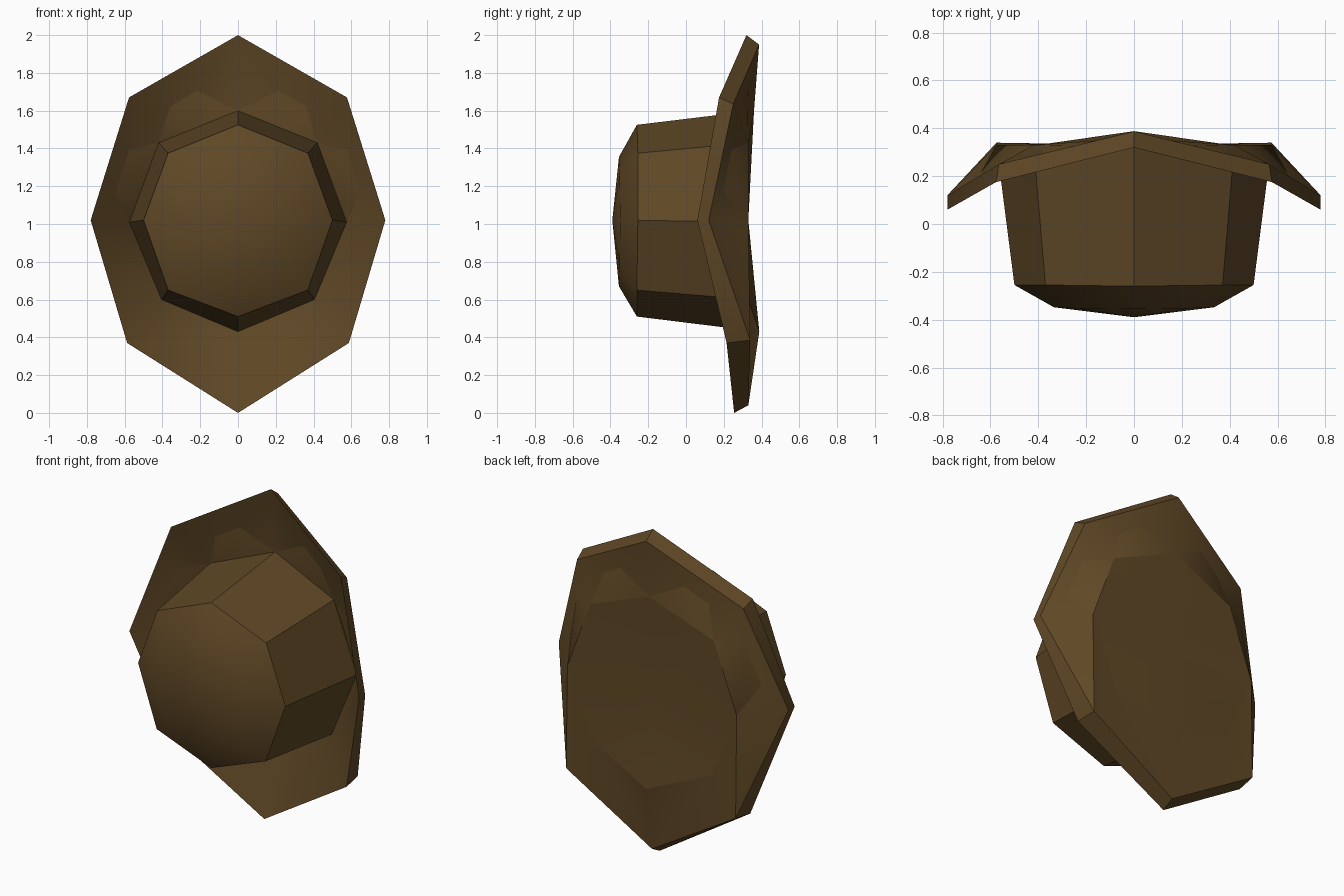
import bpy

if "Cube" in bpy.data.objects:
    bpy.data.objects.remove(bpy.data.objects["Cube"])

brown = bpy.data.materials.new("brown felt")
brown.diffuse_color = (0.115, 0.064, 0.019, 1)
brown.use_nodes = True
brown.node_tree.nodes["Principled BSDF"].inputs["Base Color"].default_value = brown.diffuse_color


def ring(half):
    """Mirror five points (top, upper side, side, lower side, bottom) into a ring of eight."""
    return half + [(-x, y, z) for x, y, z in half[3:0:-1]]


def build(name, rings, faces):
    mesh = bpy.data.meshes.new(name)
    mesh.from_pydata([p for r in rings for p in r], [], faces)
    mesh.materials.append(brown)
    ob = bpy.data.objects.new(name, mesh)
    bpy.context.collection.objects.link(ob)
    bpy.ops.object.select_all(action='DESELECT')
    ob.select_set(True)
    bpy.context.view_layer.objects.active = ob
    bpy.ops.object.mode_set(mode='EDIT')
    bpy.ops.mesh.select_all(action='SELECT')
    bpy.ops.mesh.normals_make_consistent(inside=False)
    bpy.ops.object.mode_set(mode='OBJECT')
    bpy.ops.object.shade_smooth_by_angle(angle=0.6)
    return ob


def band(a, b, lean=None):
    """Faces between rings a and b; lean sets the mirrored diagonal of each triangle pair."""
    out = []
    for i in range(8):
        j = (i + 1) % 8
        a0, a1, b0, b1 = a * 8 + i, a * 8 + j, b * 8 + i, b * 8 + j
        if lean is None:
            out.append((a0, a1, b1, b0))
        elif (i < 4) == lean:       # diagonal a0-b1
            out += [(a0, a1, b1), (a0, b1, b0)]
        else:                       # diagonal a1-b0
            out += [(a0, a1, b0), (a1, b1, b0)]
    return out


def fan(r, centre):
    return [(r * 8 + i, r * 8 + (i + 1) % 8, centre) for i in range(8)]


# Seam where crown meets brim
seam = ring([(0, .36, 1.6), (.42, .33, 1.43), (.575, .33, 1.01), (.405, .33, .6), (0, .388, .43)])

# Crown: tapered wall, bevelled shoulder, shallow domed end
shoulder = ring([(0, -.26, 1.525), (.37, -.255, 1.375), (.5, -.255, 1.02), (.37, -.26, .65), (0, -.26, .51)])
dome = ring([(0, -.355, 1.355), (.24, -.352, 1.26), (.335, -.348, 1.02), (.24, -.352, .77), (0, -.355, .67)])
build("crown", [seam, shoulder, dome, [(0, -.39, 1.02)]],
      band(0, 1) + band(1, 2) + fan(2, 24))

# Brim: curled front and back surfaces, thin rim, closed underside
front = ring([(0, .32, 2.0), (.577, .175, 1.67), (.78, .06, 1.02), (.587, .215, .37), (0, .255, 0)])
back = ring([(0, .387, 1.95), (.565, .25, 1.635), (.78, .12, 1.02), (.575, .34, .385), (0, .33, .04)])
build("brim", [seam, front, back, [(0, .33, 1.02)]],
      band(1, 0, True) + band(1, 2) + band(2, 0, False) + fan(0, 24))
